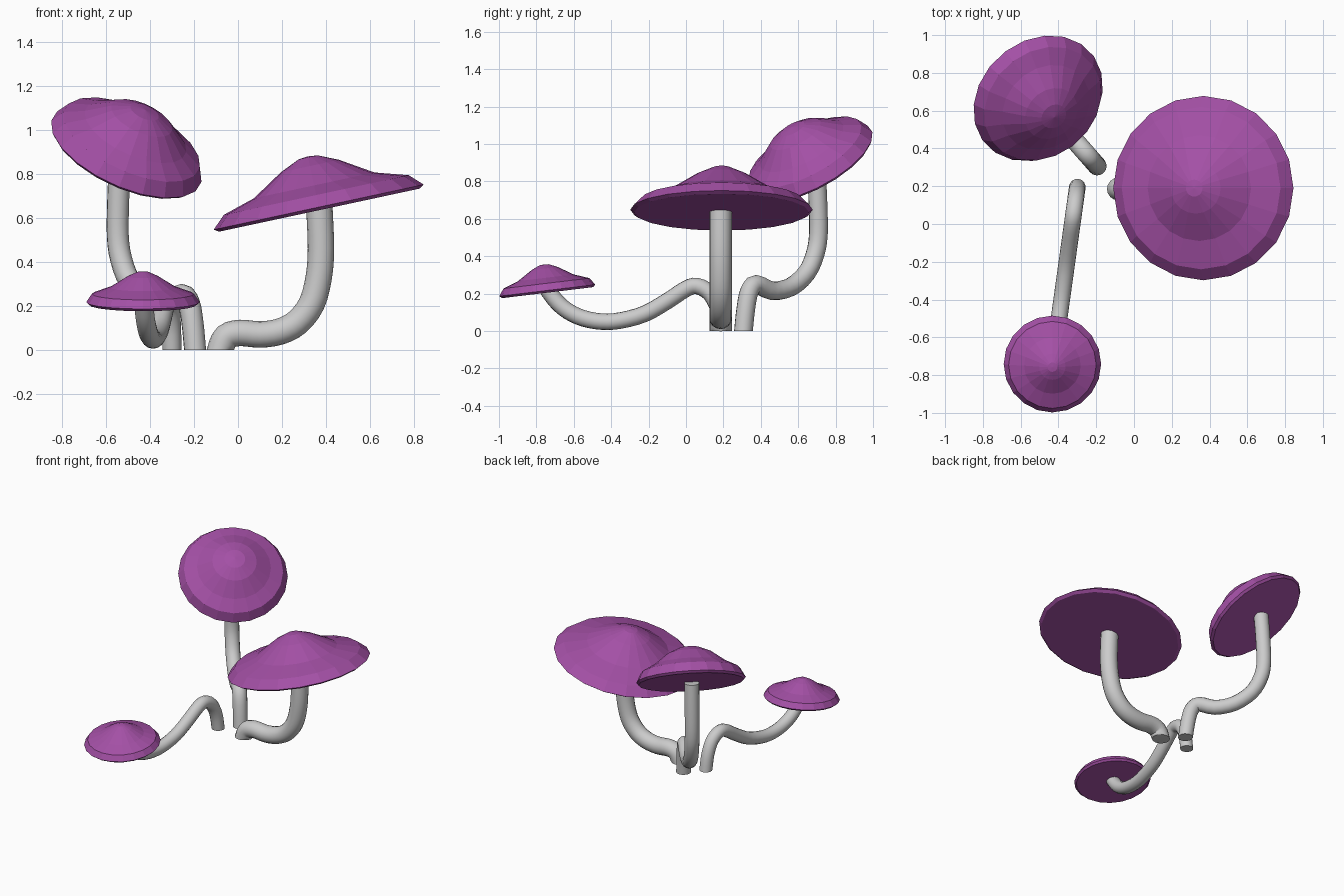
import bpy, bmesh, math
from mathutils import Vector

if "Cube" in bpy.data.objects:
    bpy.data.objects.remove(bpy.data.objects["Cube"])

purple = bpy.data.materials.new("cap_purple")
purple.diffuse_color = (0.37, 0.08, 0.38, 1)
purple.use_nodes = True
purple.node_tree.nodes["Principled BSDF"].inputs["Base Color"].default_value = purple.diffuse_color


def finish(name, bm, mat=None):
    bmesh.ops.recalc_face_normals(bm, faces=bm.faces)
    me = bpy.data.meshes.new(name)
    bm.to_mesh(me)
    bm.free()
    ob = bpy.data.objects.new(name, me)
    bpy.context.collection.objects.link(ob)
    if mat:
        me.materials.append(mat)
    return ob


def bridge(bm, rings):
    n = len(rings[0])
    for a, b in zip(rings, rings[1:]):
        for i in range(n):
            j = (i + 1) % n
            bm.faces.new((a[i], a[j], b[j], b[i]))


# Cap: lathed profile (radius, height) with flat underside, tilted to a normal
def cap(name, centre, normal, profile, sides=20):
    bm = bmesh.new()
    rings = [[bm.verts.new((r * math.cos(math.tau * i / sides),
                            r * math.sin(math.tau * i / sides), h))
              for i in range(sides)] for r, h in profile[:-1]]
    bridge(bm, rings)
    bm.faces.new(rings[0][::-1])
    tip = bm.verts.new((0, 0, profile[-1][1]))
    for i in range(sides):
        bm.faces.new((rings[-1][i], rings[-1][(i + 1) % sides], tip))
    ob = finish(name, bm, purple)
    ob.rotation_euler = Vector((0, 0, 1)).rotation_difference(Vector(normal)).to_euler()
    ob.location = centre


# Stem: round tube along a smooth path lying in the vertical plane start-end
def stem(name, start, end, path, radius, sides=16, steps=3):
    start, end = Vector(start), Vector(end)
    k0, k1 = path[0][0], path[-1][0]
    pts = [start.lerp(end, (k - k0) / (k1 - k0)).to_3d() + Vector((0, 0, z))
           for k, z in path]
    ext = [2 * pts[0] - pts[1]] + pts + [2 * pts[-1] - pts[-2]]
    line = []
    for p0, p1, p2, p3 in zip(ext, ext[1:], ext[2:], ext[3:]):
        for s in range(steps):
            t = s / steps
            line.append(0.5 * (2 * p1 + (p2 - p0) * t
                               + (2 * p0 - 5 * p1 + 4 * p2 - p3) * t * t
                               + (3 * p1 - p0 - 3 * p2 + p3) * t ** 3))
    line.append(pts[-1])
    d = (end - start).normalized()
    side = Vector((-d.y, d.x, 0))
    bm = bmesh.new()
    rings = []
    for i, p in enumerate(line):
        tan = (line[min(i + 1, len(line) - 1)] - line[max(i - 1, 0)]).normalized()
        if i == 0:
            tan = Vector((0, 0, 1))      # flat foot on the ground
        up = tan.cross(side)
        rings.append([bm.verts.new(p + radius * (side * math.cos(a) + up * math.sin(a)))
                      for a in (math.tau * q / sides for q in range(sides))])
    bridge(bm, rings)
    bm.faces.new(rings[0])
    bm.faces.new(rings[-1][::-1])
    ob = finish(name, bm)
    bpy.ops.object.select_all(action='DESELECT')
    bpy.context.view_layer.objects.active = ob
    ob.select_set(True)
    bpy.ops.object.shade_smooth_by_angle(angle=math.radians(40))


# Wide mushroom on the right
cap("wide_cap", (0.37, 0.19, 0.635), (-0.21, 0, 0.978),
    [(0.467, 0), (0.488, 0.014), (0.43, 0.07), (0.28, 0.115),
     (0.135, 0.205), (0.045, 0.245), (0, 0.25)])
stem("wide_stem", (-0.083, 0.185), (0.37, 0.185),
     [(-0.083, 0), (-0.052, 0.06), (0.01, 0.077), (0.1, 0.07), (0.19, 0.083),
      (0.27, 0.125), (0.335, 0.21), (0.367, 0.33), (0.377, 0.46), (0.37, 0.645)], 0.06)

# Tall mushroom at the back left
cap("tall_cap", (-0.513, 0.672, 0.89), (0.375, -0.436, 0.818),
    [(0.355, 0), (0.37, 0.015), (0.335, 0.08), (0.25, 0.125),
     (0.15, 0.2), (0.07, 0.235), (0, 0.245)])
stem("tall_stem", (-0.195, 0.307), (-0.535, 0.695),
     [(0.307, 0), (0.32, 0.12), (0.338, 0.21), (0.375, 0.25), (0.46, 0.215),
      (0.56, 0.235), (0.645, 0.31), (0.69, 0.41), (0.708, 0.52), (0.705, 0.7),
      (0.695, 0.9)], 0.05)

# Small mushroom at the front
cap("small_cap", (-0.432, -0.74, 0.205), (0, -0.12, 0.993),
    [(0.245, 0), (0.258, 0.012), (0.232, 0.05), (0.15, 0.08),
     (0.07, 0.13), (0.025, 0.15), (0, 0.152)])
stem("small_stem", (-0.30, 0.195), (-0.43, -0.74),
     [(0.195, 0), (0.175, 0.11), (0.13, 0.2), (0.06, 0.24), (0, 0.225),
      (-0.1, 0.16), (-0.22, 0.092), (-0.35, 0.056), (-0.45, 0.05),
      (-0.55, 0.068), (-0.63, 0.105), (-0.69, 0.155), (-0.74, 0.22)], 0.044)
